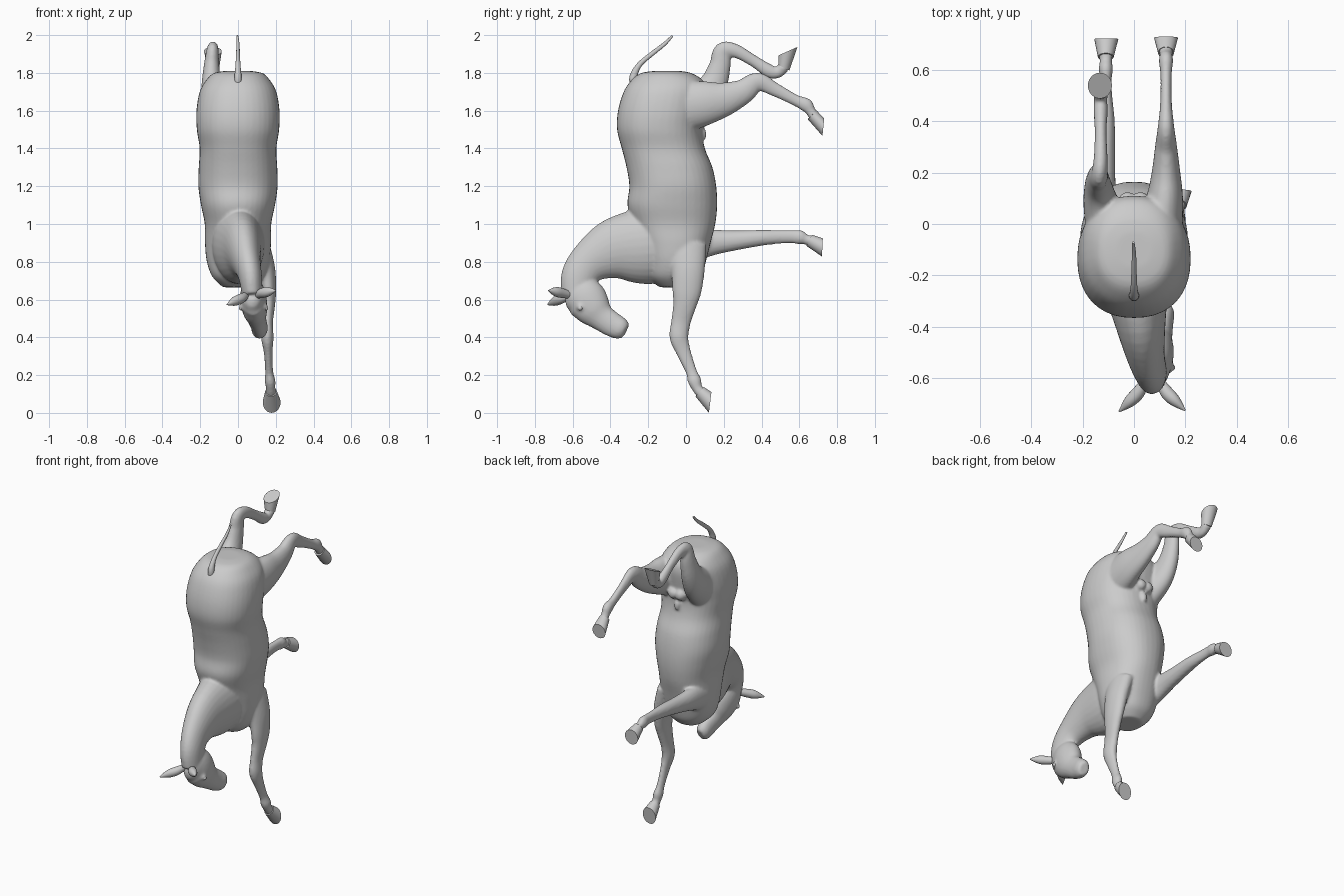
import bpy, bmesh, math
from mathutils import Vector


def spline(pts, steps):
    """Catmull-Rom through stations (x, y, z, half width, half depth)."""
    out = []
    for i in range(len(pts) - 1):
        a, b, c, d = pts[max(i - 1, 0)], pts[i], pts[i + 1], pts[min(i + 2, len(pts) - 1)]
        for k in range(steps):
            t = k / steps
            out.append([0.5 * (2 * q + (r - p) * t + (2 * p - 5 * q + 4 * r - s) * t * t
                               + (3 * q - p - 3 * r + s) * t ** 3)
                        for p, q, r, s in zip(a, b, c, d)])
    return out + [list(pts[-1])]


def loft(bm, pts, steps=5, n=28, power=2.0, normals=None):
    """Skin elliptical rings along a path; normals fixes ring directions."""
    st = spline(pts, steps) if steps > 1 else pts
    rings = []
    for i, (x, y, z, rx, rn) in enumerate(st):
        if normals:
            t = Vector(normals[min(i, len(normals) - 1)]).normalized()
        else:
            t = (Vector(st[min(i + 1, len(st) - 1)][:3]) - Vector(st[max(i - 1, 0)][:3])).normalized()
        side = (Vector((1, 0, 0)) - t * t.x).normalized()
        up = t.cross(side)
        ring = []
        for k in range(n):
            a = 2 * math.pi * k / n
            c, s = math.cos(a), math.sin(a)
            cx = math.copysign(abs(c) ** (2 / power), c)
            sx = math.copysign(abs(s) ** (2 / power), s)
            ring.append(bm.verts.new(Vector((x, y, z)) + side * rx * cx + up * rn * sx))
        rings.append(ring)
    for r, q in zip(rings, rings[1:]):
        for k in range(n):
            bm.faces.new((r[k], r[(k + 1) % n], q[(k + 1) % n], q[k]))
    bm.faces.new(rings[0][::-1])
    bm.faces.new(rings[-1])


def ball(bm, centre, radius):
    r = bmesh.ops.create_uvsphere(bm, u_segments=16, v_segments=10, radius=radius)
    bmesh.ops.translate(bm, verts=r["verts"], vec=centre)


def finish(bm, name, angle=40):
    bmesh.ops.recalc_face_normals(bm, faces=bm.faces)
    me = bpy.data.meshes.new(name)
    bm.to_mesh(me)
    bm.free()
    ob = bpy.data.objects.new(name, me)
    bpy.context.collection.objects.link(ob)
    bpy.ops.object.select_all(action="DESELECT")
    ob.select_set(True)
    bpy.context.view_layer.objects.active = ob
    bpy.ops.object.shade_smooth_by_angle(angle=math.radians(angle))
    return ob


body = bmesh.new()

# trunk: level slices as z, back edge, belly edge, half width
slices = [(1.81, -.17, -.03, .07), (1.798, -.24, .03, .13), (1.76, -.29, .09, .17), (1.7, -.33, .11, .203),
          (1.6, -.36, .1, .22), (1.5, -.365, .085, .218), (1.4, -.34, .1, .203), (1.3, -.315, .14, .208),
          (1.2, -.30, .16, .21), (1.1, -.31, .165, .196), (1.0, -.28, .155, .176), (.9, -.24, .13, .175),
          (.8, -.215, .105, .165), (.72, -.2, .08, .135), (.665, -.14, .03, .08)]
loft(body, [(0, (a + b) / 2, z, w, (b - a) / 2) for z, a, b, w in slices],
     n=40, power=2.25, normals=[(0, 0, -1)])

# neck, arching down and to one side
loft(body, [(0, -.12, .9, .14, .2), (.005, -.22, .885, .135, .205), (.025, -.38, .865, .1, .165),
            (.045, -.505, .80, .075, .115), (.065, -.567, .72, .062, .095), (.075, -.575, .63, .055, .085)])

# head, forehead to muzzle
loft(body, [(.07, -.61, .65, .04, .055), (.075, -.585, .635, .058, .09), (.08, -.535, .605, .07, .112),
            (.09, -.488, .548, .066, .097), (.1, -.445, .505, .05, .073), (.11, -.39, .468, .043, .066),
            (.115, -.345, .445, .043, .058), (.12, -.32, .432, .03, .04)])
for dx in (-.055, .06):
    ball(body, (.08 + dx, -.56, .56), .02)

# supporting front leg
loft(body, [(.11, .0, .88, .06, .11), (.145, .01, .76, .052, .09), (.16, .005, .65, .042, .078),
            (.16, -.007, .57, .036, .062), (.155, -.027, .48, .03, .052), (.155, -.037, .40, .033, .05),
            (.16, -.012, .32, .023, .039), (.165, .028, .22, .021, .03), (.17, .045, .17, .028, .036),
            (.173, .06, .13, .025, .028), (.175, .085, .1, .03, .03)])

# outstretched front leg
loft(body, [(-.11, -.04, .87, .06, .1), (-.12, .12, .90, .05, .072), (-.115, .25, .912, .042, .054),
            (-.11, .4, .927, .035, .042), (-.11, .5, .932, .025, .036), (-.11, .565, .933, .023, .035),
            (-.11, .605, .929, .028, .038), (-.11, .635, .918, .024, .027), (-.11, .67, .908, .03, .03)])

# extended hind leg
loft(body, [(.1, -.02, 1.62, .09, .14), (.12, .1, 1.64, .072, .118), (.125, .2, 1.66, .056, .092),
            (.125, .3, 1.70, .043, .067), (.125, .38, 1.752, .032, .05), (.125, .47, 1.712, .023, .037),
            (.125, .58, 1.655, .022, .03), (.125, .635, 1.63, .028, .037), (.125, .66, 1.597, .025, .027),
            (.125, .685, 1.562, .03, .03)])

# folded hind leg
loft(body, [(-.1, -.02, 1.6, .09, .14), (-.13, .08, 1.66, .068, .105), (-.14, .145, 1.74, .053, .075),
            (-.14, .18, 1.84, .041, .057), (-.135, .195, 1.915, .032, .048), (-.13, .26, 1.917, .027, .037),
            (-.13, .36, 1.862, .023, .031), (-.13, .44, 1.81, .028, .036), (-.13, .485, 1.802, .026, .03),
            (-.13, .52, 1.835, .032, .032)])

# groin
for sx in (-.025, .025):
    ball(body, (sx, .09, 1.55), .036)
loft(body, [(0, .05, 1.52, .022, .022), (0, .085, 1.485, .022, .022), (0, .09, 1.45, .015, .015)], n=16)

# fuse the parts into one smooth skin
body_ob = finish(body, "body")
m = body_ob.modifiers.new("fuse", "REMESH")
m.mode, m.voxel_size, m.use_smooth_shade = "VOXEL", .0085, True
m = body_ob.modifiers.new("relax", "SMOOTH")
m.factor, m.iterations = .5, 5

# hooves: coronet centre, sole centre, coronet direction, sole normal, sole half depth
hooves = {
    "front_hoof_standing": ((.175, .072, .112), (.178, .128, .055), (0, .75, -.65), (0, 1, -.12), .055),
    "front_hoof_raised": ((-.11, .652, .914), (-.108, .722, .876), (0, .9, -.45), (0, 1, -.05), .048),
    "hind_hoof_extended": ((.125, .668, 1.578), (.125, .727, 1.512), (0, .7, -.7), (0, 1, -.1), .046),
    "hind_hoof_folded": ((-.13, .518, 1.828), (-.133, .54, 1.915), (0, .45, .9), (0, -.4, .9), .055),
}
for name, (a, b, na, nb, depth) in hooves.items():
    bm = bmesh.new()
    loft(bm, [(*a, .031, .033), (*b, .047, depth)], steps=1, normals=[na, nb])
    finish(bm, name)

# ears
ears = {"ear_left": [(.04, -.62, .62, .018, .02), (.015, -.66, .605, .026, .026),
                     (-.02, -.695, .59, .022, .024), (-.058, -.732, .573, .003, .003)],
        "ear_right": [(.105, -.62, .625, .018, .02), (.13, -.66, .635, .026, .026),
                      (.162, -.692, .642, .022, .024), (.2, -.728, .648, .003, .003)]}
for name, pts in ears.items():
    bm = bmesh.new()
    loft(bm, pts, n=16)
    finish(bm, name)

# eyes
for name, x in (("eye_left", .018), ("eye_right", .147)):
    bm = bmesh.new()
    ball(bm, (x, -.56, .555), .013)
    finish(bm, name)

# tail
bm = bmesh.new()
loft(bm, [(0, -.27, 1.73, .022, .025), (0, -.278, 1.78, .019, .021), (0, -.245, 1.845, .013, .014),
          (0, -.175, 1.905, .01, .012), (0, -.115, 1.952, .008, .01), (-.003, -.072, 1.996, .005, .006)], n=16)
finish(bm, "tail")
